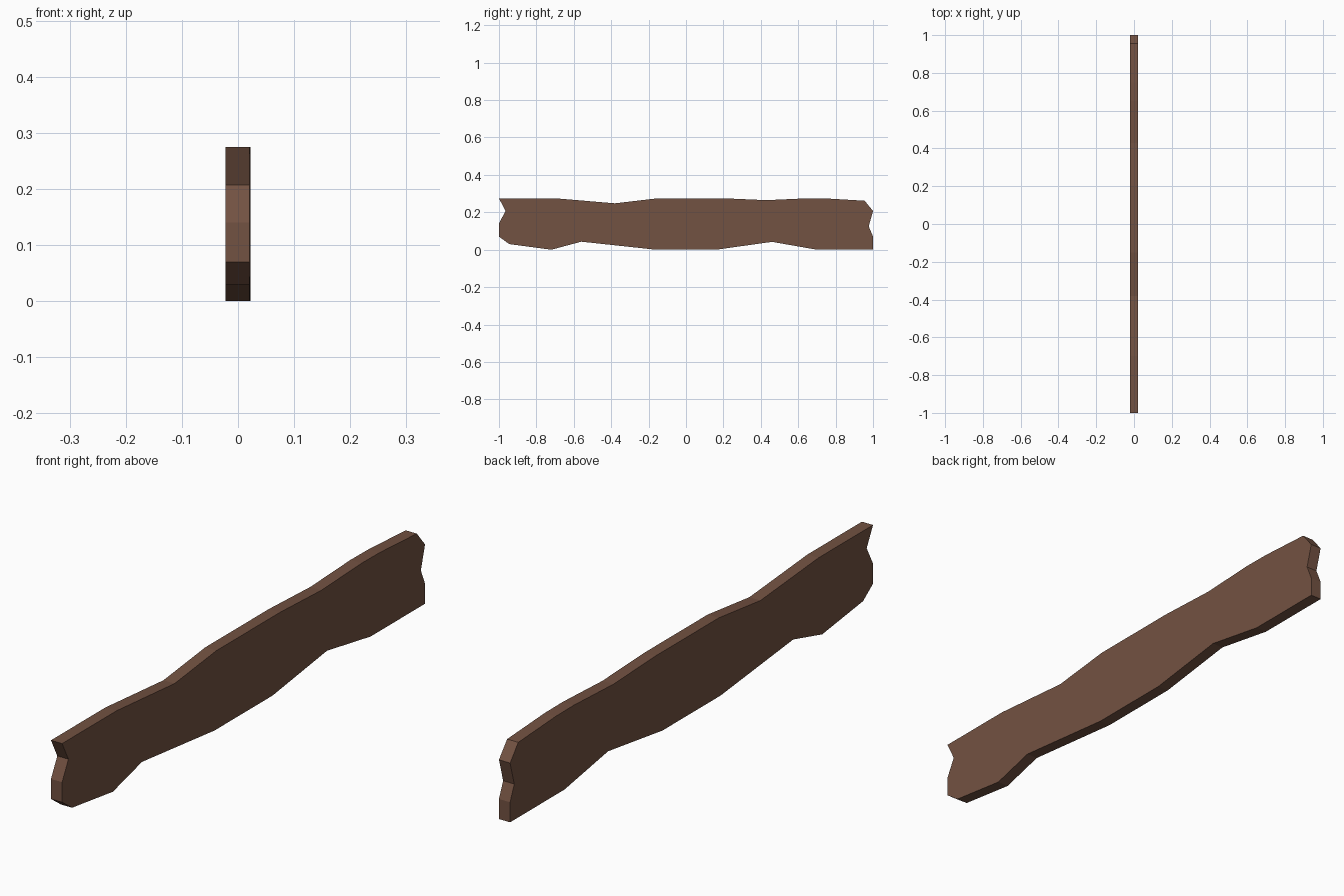
import bpy, bmesh

if "Cube" in bpy.data.objects:
    bpy.data.objects.remove(bpy.data.objects["Cube"])

# Weathered wood colour
wood = bpy.data.materials.new("dark_brown_wood")
wood.diffuse_color = (0.171, 0.084, 0.054, 1)
wood.use_nodes = True
wood.node_tree.nodes["Principled BSDF"].inputs["Base Color"].default_value = wood.diffuse_color

HALF = 0.0215   # half thickness of the plank
SKEW = 0.001    # very slight slant along the length

# Plank outline (y, z): top edge, splintered back end, bottom edge, splintered front end
outline = [
    (-1.0, 0.275), (-0.70, 0.275), (-0.38, 0.248), (-0.15, 0.275), (0.20, 0.275),
    (0.43, 0.265), (0.65, 0.275), (0.75, 0.274), (0.955, 0.262),
    (1.0, 0.207), (0.977, 0.125), (1.0, 0.07), (1.0, 0.0),
    (0.70, 0.0), (0.46, 0.042), (0.16, 0.0), (-0.16, 0.0), (-0.56, 0.043),
    (-0.72, 0.0), (-0.945, 0.03), (-1.0, 0.07), (-1.0, 0.14), (-0.965, 0.207),
]

# Extrude the outline across the thickness
bm = bmesh.new()
side = bm.faces.new([bm.verts.new((-HALF + SKEW * y, y, z)) for y, z in outline])
ext = bmesh.ops.extrude_face_region(bm, geom=[side], use_keep_orig=True)
new_verts = [g for g in ext["geom"] if isinstance(g, bmesh.types.BMVert)]
bmesh.ops.translate(bm, verts=new_verts, vec=(2 * HALF, 0, 0))
bmesh.ops.recalc_face_normals(bm, faces=bm.faces)

mesh = bpy.data.meshes.new("wooden_plank")
bm.to_mesh(mesh)
bm.free()
mesh.materials.append(wood)
plank = bpy.data.objects.new("wooden_plank", mesh)
bpy.context.collection.objects.link(plank)
